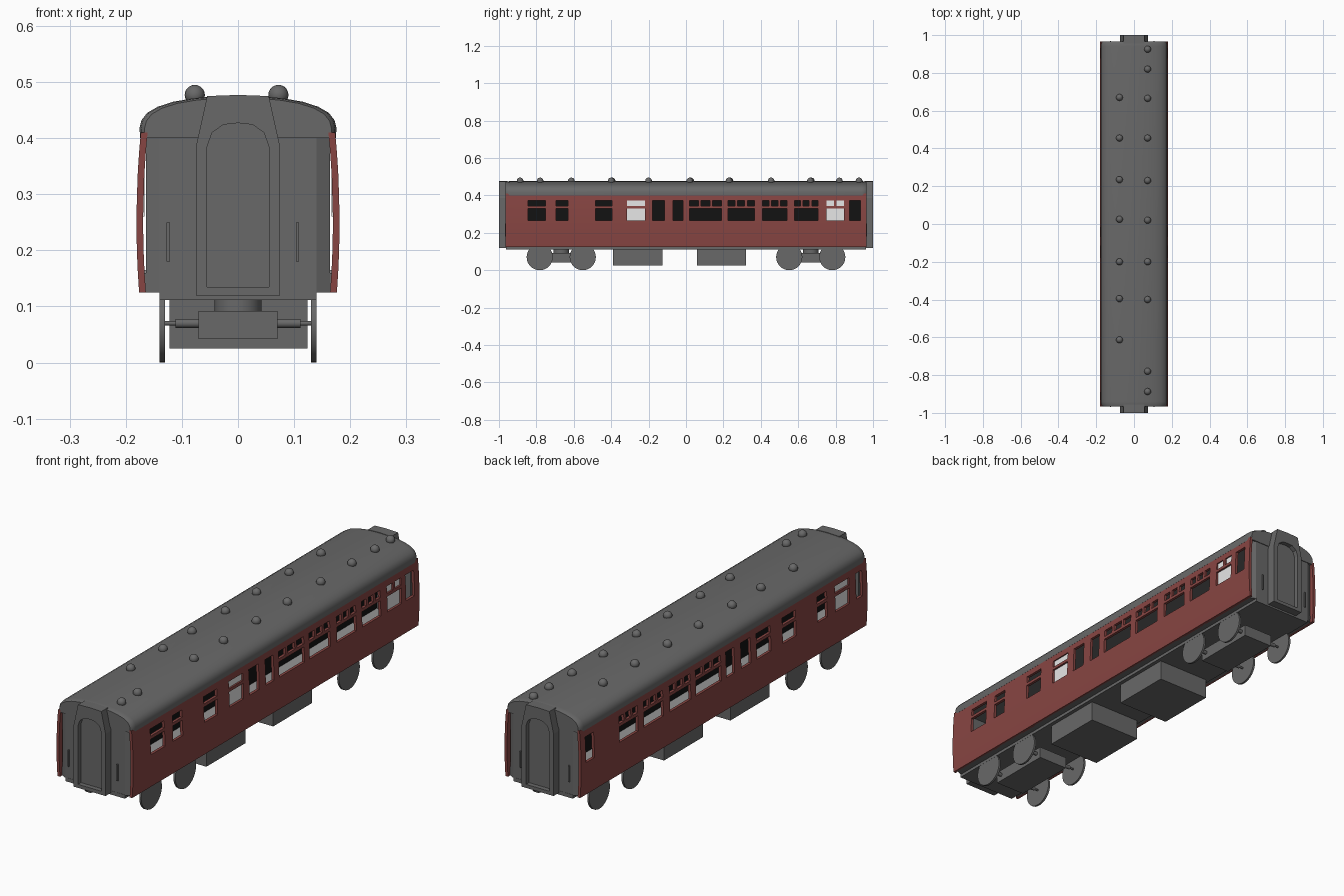
import bpy, bmesh, math
from mathutils import Matrix

if "Cube" in bpy.data.objects:
    bpy.data.objects.remove(bpy.data.objects["Cube"])


def material(name, rgb):
    m = bpy.data.materials.new(name)
    m.diffuse_color = (*rgb, 1)
    m.use_nodes = True
    m.node_tree.nodes["Principled BSDF"].inputs["Base Color"].default_value = m.diffuse_color
    return m


GREY = material("dark_grey", (0.14, 0.14, 0.14))
RED = material("maroon", (0.245, 0.06, 0.055))
WHITE = material("frosted_white", (0.8, 0.8, 0.8))
BLACK = material("black", (0.006, 0.006, 0.006))
FLOOR = material("floor_grey", (0.3, 0.3, 0.3))


def finish(name, bm, mat, smooth=False):
    bmesh.ops.recalc_face_normals(bm, faces=bm.faces)
    me = bpy.data.meshes.new(name)
    bm.to_mesh(me)
    bm.free()
    me.materials.append(mat)
    ob = bpy.data.objects.new(name, me)
    bpy.context.collection.objects.link(ob)
    if smooth:
        bpy.ops.object.select_all(action='DESELECT')
        ob.select_set(True)
        bpy.context.view_layer.objects.active = ob
        bpy.ops.object.shade_smooth_by_angle(angle=math.radians(35))
    return ob


def box(name, x0, x1, y0, y1, z0, z1, mat=GREY):
    bm = bmesh.new()
    mtx = Matrix.Translation(((x0 + x1) / 2, (y0 + y1) / 2, (z0 + z1) / 2))
    bmesh.ops.create_cube(bm, size=1, matrix=mtx @ Matrix.Diagonal((x1 - x0, y1 - y0, z1 - z0, 1)))
    return finish(name, bm, mat)


def cylinder(name, pos, r, depth, axis, seg=32):
    bm = bmesh.new()
    rot = Matrix.Rotation(math.pi / 2, 4, 'Y') if axis == 'X' else Matrix.Identity(4)
    bmesh.ops.create_cone(bm, cap_ends=True, segments=seg, radius1=r, radius2=r, depth=depth,
                          matrix=Matrix.Translation(pos) @ rot)
    return finish(name, bm, GREY, True)


def loft(name, loops, mat=GREY, smooth=False):
    """Skin a list of equal-length closed loops and cap both ends."""
    bm = bmesh.new()
    rings = [[bm.verts.new(p) for p in loop] for loop in loops]
    n = len(rings[0])
    for a, b in zip(rings, rings[1:]):
        for i in range(n):
            j = (i + 1) % n
            bm.faces.new((a[i], a[j], b[j], b[i]))
    bm.faces.new(rings[0])
    bm.faces.new(rings[-1])
    return finish(name, bm, mat, smooth)


def wall_x(z):
    return 0.181 - 0.006 * ((z - 0.25) / 0.14) ** 2


# window openings as (y0, y1, z0, z1), and frosted panes
LOW, HIGH, DOOR = (0.265, 0.33), (0.343, 0.373), (0.265, 0.373)


def openings(y0, y1, vents):
    out = [(y0, y1, *LOW)]
    w = (y1 - y0 - 0.014 * (vents - 1)) / vents
    for i in range(vents):
        a = y0 + i * (w + 0.014)
        out.append((a, a + w, *HIGH))
    return out


def side_windows(side):
    wins = []
    for y0, y1 in ((0.02, 0.19), (0.225, 0.365), (0.41, 0.54), (0.58, 0.705)):
        wins += openings(y0, y1, 3)
    for y0, y1 in ((-0.18, -0.115), (-0.07, -0.015), (0.875, 0.932)):
        wins.append((y0, y1, *DOOR))
    for y0, y1 in ((-0.845, -0.75), (-0.695, -0.63), (-0.485, -0.395), (-0.315, -0.22)):
        wins += openings(y0, y1, 1)
    if side > 0:
        wins += openings(0.75, 0.845, 2)
        frosted = [(-0.315, -0.22), (0.75, 0.845)]
    else:
        wins.append((-0.932, -0.89, *DOOR))
        frosted = [(-0.845, -0.75)]
    return wins, frosted


# curved side walls with real window holes
def side_wall(side, label):
    wins, frosted = side_windows(side)
    ys = sorted({-0.965, 0.965} | {round(v, 4) for w in wins for v in w[:2]})
    zs = sorted({0.125, 0.16, 0.195, 0.23, 0.41, 0.392} | {v for w in wins for v in w[2:]})
    bm = bmesh.new()
    vs = [[bm.verts.new((side * wall_x(z), y, z)) for z in zs] for y in ys]
    for i in range(len(ys) - 1):
        for k in range(len(zs) - 1):
            cy, cz = (ys[i] + ys[i + 1]) / 2, (zs[k] + zs[k + 1]) / 2
            if any(a < cy < b and c < cz < d for a, b, c, d in wins):
                continue
            q = (vs[i][k], vs[i + 1][k], vs[i + 1][k + 1], vs[i][k + 1])
            bm.faces.new(q if side > 0 else q[::-1])
    bmesh.ops.delete(bm, geom=[v for v in bm.verts if not v.link_faces], context='VERTS')
    # give the panel thickness towards the inside
    inner = bmesh.ops.duplicate(bm, geom=bm.faces[:] + bm.edges[:] + bm.verts[:])
    pairs = inner["vert_map"]
    rim = [e for e in inner["geom"] if isinstance(e, bmesh.types.BMEdge) and e.is_boundary]
    originals = [v for v in bm.verts if v not in set(
        g for g in inner["geom"] if isinstance(g, bmesh.types.BMVert))]
    twin = {pairs[v]: v for v in originals}
    for v in twin:
        v.co.x -= side * 0.012
    for e in rim:
        a, b = e.verts
        bm.faces.new((a, b, twin[b], twin[a]))
    finish(label + "_side_wall", bm, RED, True)
    for n, (y0, y1) in enumerate(frosted):
        xs = sorted((side * 0.167, side * 0.171))
        box(f"{label}_frosted_pane_{n}", *xs, y0 - 0.003, y1 + 0.003, 0.26, 0.378, WHITE)


side_wall(1, "right")
side_wall(-1, "left")

# arched roof, rounded off at both ends
half = [(0.1745, 0.40), (0.1755, 0.418), (0.172, 0.432), (0.162, 0.445), (0.143, 0.456),
        (0.115, 0.465), (0.08, 0.471), (0.04, 0.475), (0, 0.476)]
roof = half + [(-x, z) for x, z in half[-2::-1]]
loft("roof", [[(x * s, y, 0.40 + (z - 0.40) * s) for x, z in roof] for y, s in
              ((-0.965, 0.95), (-0.957, 0.985), (-0.94, 1), (0.94, 1), (0.957, 0.985), (0.965, 0.95))],
     GREY, True)

# interior: floor, underfloor and central partition
box("underfloor", -0.168, 0.168, -0.95, 0.95, 0.125, 0.16)
box("floor", -0.168, 0.168, -0.945, 0.945, 0.16, 0.165, FLOOR)
box("partition", -0.004, 0.004, -0.945, 0.945, 0.163, 0.402, BLACK)
box("underframe", -0.14, 0.14, -0.963, 0.963, 0.112, 0.128)

# roof ventilators
for x, row in ((0.072, (0.925, 0.82, 0.665, 0.455, 0.23, 0.02, -0.2, -0.4, -0.78, -0.887)),
               (-0.077, (0.67, 0.455, 0.235, 0.025, -0.2, -0.395, -0.613))):
    for y in row:
        bm = bmesh.new()
        bmesh.ops.create_uvsphere(bm, u_segments=16, v_segments=10, radius=0.018,
                                  matrix=Matrix.Translation((x, y, 0.477)))
        finish("roof_vent", bm, GREY, True)


def mirrored(pts):
    return pts + [(-x, z) for x, z in pts[-2::-1]]


# ends: bowed wall, gangway with arched recess, handrails, bogies
outer = mirrored([(0.075, 0.12), (0.075, 0.385), (0.065, 0.43), (0.055, 0.475), (0, 0.477)])
inner = mirrored([(0.055, 0.135), (0.055, 0.385), (0.046, 0.41), (0.026, 0.424), (0, 0.427)])
for s, end in ((-1, "front"), (1, "back")):
    plan = [(-0.164, 0.93), (-0.164, 0.95), (-0.14, 0.962), (0.14, 0.962), (0.164, 0.95), (0.164, 0.93)]
    loft(end + "_end_wall", [[(x, s * y, z) for x, y in plan] for z in (0.125, 0.41)])
    loft(end + "_gangway", [[(x, s * y, z) for x, z in ring] for ring, y in
                            ((outer, 0.955), (outer, 1.0), (inner, 1.0), (inner, 0.98))])
    for x in (-0.125, 0.105):
        x = -0.124 if x < 0 else 0.106
        ya, yb = sorted((s * 0.96, s * 0.968))
        box(end + "_handrail", x - 0.003, x + 0.003, ya, yb, 0.18, 0.25)
    yc = s * 0.667
    box(end + "_bogie_frame", -0.07, 0.07, yc - 0.14, yc + 0.14, 0.042, 0.092)
    cylinder(end + "_bogie_pivot", (0, yc, 0.103), 0.042, 0.026, 'Z')
    for dy in (-0.115, 0.115):
        cylinder(end + "_axle", (0, yc + dy, 0.07), 0.008, 0.222, 'X', 16)
        cylinder(end + "_axle_core", (0, yc + dy, 0.07), 0.004, 0.27, 'X', 12)
        for x in (-0.135, 0.135):
            cylinder(end + "_wheel", (x, yc + dy, 0.07), 0.07, 0.009, 'X')

# equipment boxes under the floor
box("front_equipment_box", -0.122, 0.124, -0.39, -0.125, 0.025, 0.114)
box("back_equipment_box", -0.122, 0.124, 0.06, 0.322, 0.025, 0.114)
